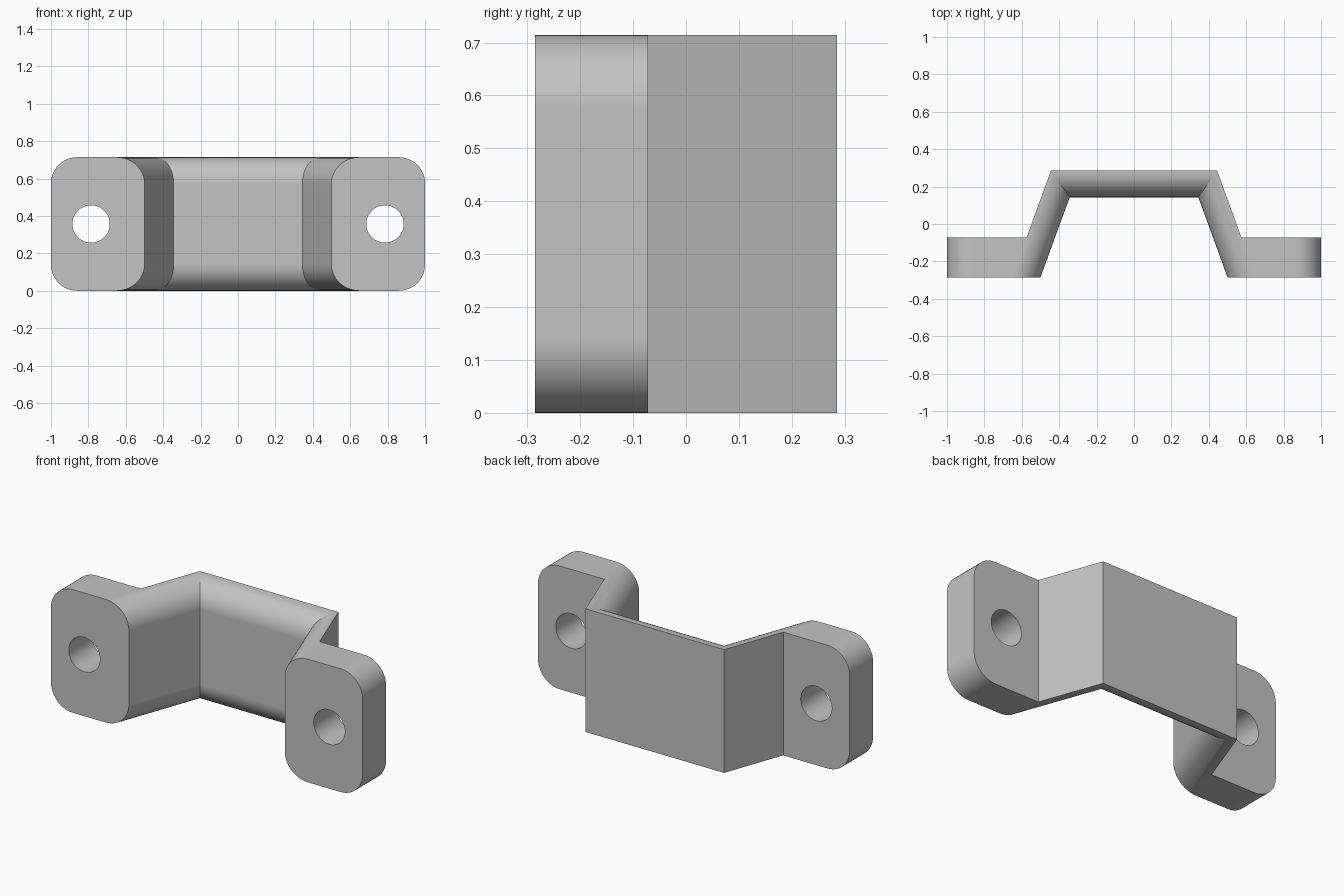
import bpy
import bmesh
import math

if "Cube" in bpy.data.objects:
    bpy.data.objects.remove(bpy.data.objects["Cube"], do_unlink=True)

U = 1 / 7                      # base unit: wall thickness
HEIGHT, RADIUS = 5 * U, 0.985 * U
FRONT, BACK, EAR_BACK = -2 * U, 2 * U, -0.5 * U
SLOPE = math.radians(20)
STEPS = 12

grey = bpy.data.materials.new("satin grey")
grey.use_nodes = True
colour = (0.55, 0.55, 0.55, 1)
grey.diffuse_color = colour
grey.node_tree.nodes["Principled BSDF"].inputs["Base Color"].default_value = colour


def wall_x(y, offset):
    """x of the sloping wall at depth y, moved outward by offset."""
    return 3.5 * U - (y - FRONT) * math.tan(SLOPE) + offset / math.cos(SLOPE)


def plan(d):
    """Plan outline whose inner path and outer ends are cut back by d."""
    inner = U + d
    half = [(wall_x(inner, d), inner), (wall_x(FRONT, d), FRONT),
            (7 * U - d, FRONT), (7 * U - d, EAR_BACK),
            (wall_x(EAR_BACK, U), EAR_BACK), (wall_x(BACK, U), BACK)]
    return half + [(-x, y) for x, y in reversed(half)]


# Bracket body: plan outlines lofted upward, rounded at bottom and top
layers = []
for i in range(STEPS + 1):
    a = i / STEPS * math.pi / 2
    layers.append((RADIUS * (1 - math.sin(a)), RADIUS * (1 - math.cos(a))))
layers = [(z, d) for d, z in reversed(layers)] if layers[0][1] > layers[-1][1] else [(z, d) for d, z in layers]
layers += [(HEIGHT - z, d) for z, d in reversed(layers)]

bm = bmesh.new()
rings = [[bm.verts.new((x, y, z)) for x, y in plan(d)] for z, d in layers]
for low, high in zip(rings, rings[1:]):
    for i in range(len(low)):
        j = (i + 1) % len(low)
        bm.faces.new((low[i], low[j], high[j], high[i]))
bm.faces.new(rings[0])
bm.faces.new(rings[-1])
bmesh.ops.recalc_face_normals(bm, faces=bm.faces)
mesh = bpy.data.meshes.new("bracket")
bm.to_mesh(mesh)
bm.free()
mesh.materials.append(grey)
bracket = bpy.data.objects.new("bracket", mesh)
bpy.context.collection.objects.link(bracket)

# Screw holes through both ears
for side in (-1, 1):
    bpy.ops.mesh.primitive_cylinder_add(
        vertices=48, radius=0.7 * U, depth=4 * U,
        location=(side * 5.5 * U, -1.25 * U, HEIGHT / 2),
        rotation=(math.pi / 2, 0, 0))
    cutter = bpy.context.object
    cutter.name = "hole_cutter"
    cutter.hide_render = True
    cutter.data.materials.append(grey)
    cut = bracket.modifiers.new("screw_hole", 'BOOLEAN')
    cut.operation, cut.solver, cut.object = 'DIFFERENCE', 'EXACT', cutter
    bpy.context.view_layer.objects.active = bracket
    bpy.ops.object.modifier_apply(modifier=cut.name)
    bpy.data.objects.remove(cutter, do_unlink=True)

# Smooth rounded edges, crisp flat faces
bpy.ops.object.select_all(action='DESELECT')
bracket.select_set(True)
bpy.context.view_layer.objects.active = bracket
bpy.ops.object.shade_smooth_by_angle(angle=math.radians(18))
weighted = bracket.modifiers.new("flat_faces", 'WEIGHTED_NORMAL')
weighted.keep_sharp = True
